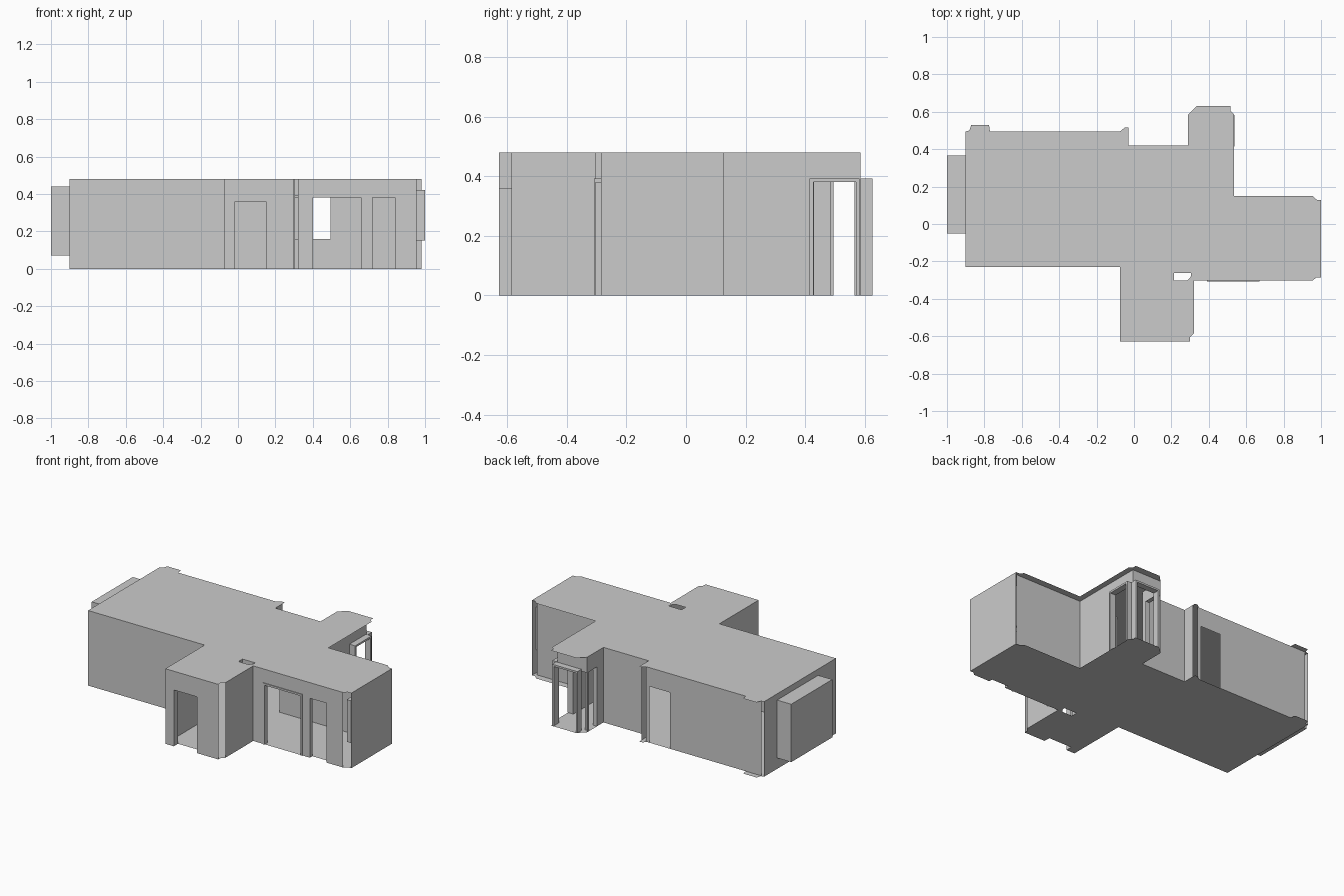
import bpy, bmesh
from mathutils import Vector

if "Cube" in bpy.data.objects:
    bpy.data.objects.remove(bpy.data.objects["Cube"])

H = 0.48  # ceiling height


def pt(axis, s, c, z):
    """Point on a wall running along 'axis' at run position s, constant c."""
    return (s, c, z) if axis == 'x' else (c, s, z)


def finish(name, bm):
    bmesh.ops.remove_doubles(bm, verts=bm.verts, dist=1e-5)
    bmesh.ops.recalc_face_normals(bm, faces=bm.faces)
    bmesh.ops.dissolve_limit(bm, angle_limit=0.01, verts=bm.verts, edges=bm.edges)
    me = bpy.data.meshes.new(name)
    bm.to_mesh(me)
    bm.free()
    ob = bpy.data.objects.new(name, me)
    bpy.context.collection.objects.link(ob)
    return ob


def quad(bm, *pts):
    return bm.faces.new([bm.verts.new(p) for p in pts])


def wall(name, axis, c, s0, s1, holes=(), z0=0.0, z1=H):
    """Flat wall with rectangular openings (s0, s1, z0, z1, reveal depth)."""
    bm = bmesh.new()
    ss = sorted({s0, s1, *[v for h in holes for v in h[:2]]})
    zs = sorted({z0, z1, *[v for h in holes for v in h[2:4]]})
    for a, b in zip(ss, ss[1:]):
        for lo, hi in zip(zs, zs[1:]):
            m, n = (a + b) / 2, (lo + hi) / 2
            if any(h[0] < m < h[1] and h[2] < n < h[3] for h in holes):
                continue
            quad(bm, pt(axis, a, c, lo), pt(axis, b, c, lo), pt(axis, b, c, hi), pt(axis, a, c, hi))
    for a, b, lo, hi, d in holes:
        if not d:
            continue
        loop = [(a, lo), (a, hi), (b, hi), (b, lo)]
        if lo > 0:
            loop.append((a, lo))
        for (p, u), (q, v) in zip(loop, loop[1:]):
            quad(bm, pt(axis, p, c, u), pt(axis, q, c, v), pt(axis, q, c + d, v), pt(axis, p, c + d, u))
    return finish(name, bm)


def slab(name, z, loops):
    """Flat plan outline, with further loops as holes."""
    bm = bmesh.new()
    edges = []
    for loop in loops:
        vs = [bm.verts.new((x, y, z)) for x, y in loop]
        edges += [bm.edges.new((vs[i - 1], vs[i])) for i in range(len(vs))]
    bmesh.ops.triangle_fill(bm, edges=edges, use_beauty=True, use_dissolve=False)
    return finish(name, bm)


def box(bm, lo, hi):
    lo, hi = Vector(lo), Vector(hi)
    r = bmesh.ops.create_cube(bm, size=1)
    for v in r['verts']:
        v.co = (lo + hi) / 2 + v.co * (hi - lo)


def frame(name, axis, c0, c1, s0, s1, top, w=0.012):
    """Door casing: two posts and a lintel."""
    bm = bmesh.new()
    for a, b, lo, hi in ((s0, s0 + w, 0, top), (s1 - w, s1, 0, top), (s0 + w, s1 - w, top - w, top)):
        box(bm, pt(axis, a, c0, lo), pt(axis, b, c1, hi))
    me = bpy.data.meshes.new(name)
    bm.to_mesh(me)
    bm.free()
    bpy.context.collection.objects.link(bpy.data.objects.new(name, me))


def notch(x0, x1, y, d):
    """Plan points stepping back from a front edge across a doorway."""
    return [(x0, y), (x0, y + d), (x1, y + d), (x1, y)]


# Floor and ceiling share one plan with a small shaft hole; doorways notch the floor
front = [(-.075, -.627), (.3, -.627), (.3, -.605), (.32, -.585), (.32, -.303), (.955, -.303)]
rest = [(.975, -.285), (1, -.285), (1, .128), (.975, .13), (.955, .15),
        (.535, .15), (.535, .585), (.515, .607), (.515, .63), (.335, .63), (.29, .585),
        (.29, .42), (-.03, .42), (-.03, .515), (-.05, .515), (-.075, .495), (-.77, .495),
        (-.775, .53), (-.87, .53), (-.88, .5), (-.9, .495), (-.9, -.23), (-.075, -.23)]
shaft = [(.215, -.262), (.305, -.262), (.305, -.28), (.285, -.303), (.215, -.303)]
floor_front = (front[:1] + notch(-.015, .15, -.627, .042) + front[1:5]
               + notch(.72, .84, -.303, .025) + front[5:])
slab("floor", 0, [floor_front + rest, shaft])
slab("ceiling", H, [front + rest, shaft])

# Main room
wall("main_front_wall", 'x', -.23, -.9, -.075)
wall("main_left_wall", 'y', -.9, -.23, .495, [(-.05, .365, .07, .44, 0)])
wall("main_back_wall", 'x', .495, -.88, -.065, [(-.235, -.09, 0, .36, 0)])
wall("back_step_side", 'y', -.03, .42, .495)
wall("back_step_wall", 'x', .42, -.03, .29)

# Left window bay
wall("bay_pane", 'y', -1, -.05, .365, z0=.07, z1=.44)
for n, c in (("front", -.05), ("back", .365)):
    wall("bay_side_" + n, 'x', c, -1, -.9, z0=.07, z1=.44)
for n, z in (("sill", .07), ("head", .44)):
    slab("bay_" + n, z, [[(-1, -.05), (-.9, -.05), (-.9, .365), (-1, .365)]])

# Front alcove with doorway
wall("alcove_left_wall", 'y', -.075, -.627, -.23)
wall("alcove_front_wall", 'x', -.627, -.075, .3, [(-.015, .15, 0, .36, .042)])
wall("alcove_right_wall", 'y', .32, -.585, -.303)
wall("shaft_back", 'x', -.262, .215, .305)
wall("shaft_side", 'y', .215, -.303, -.262)

# Right room; its back wall sits inside the slab edge and has a hatch
wall("right_front_wall", 'x', -.303, .32, .955, [(.4, .66, 0, .38, 0), (.72, .84, 0, .38, .025)])
frame("front_door_frame", 'x', -.308, -.275, .39, .67, .392)
wall("right_end_wall", 'y', 1, -.285, .128)
wall("right_back_wall", 'x', .107, .22, .98, [(.3, .495, .16, .39, 0)])

# Right window reveal
for n, c in (("front", -.265), ("back", .09)):
    wall("window_jamb_" + n, 'x', c, .955, 1, z0=.15, z1=.42)
for n, z in (("sill", .15), ("head", .42)):
    slab("window_" + n, z, [[(.955, -.265), (1, -.265), (1, .09), (.955, .09)]])

# Back porch, open on three sides, with its right wall inside the slab edge
wall("porch_right_wall", 'y', .498, .107, .585, [(.43, .57, 0, .38, 0)])
frame("porch_right_frame", 'y', .498, .538, .415, .582, .392)
wall("porch_left_wall", 'y', .29, .42, .585, [(.485, .565, 0, .38, .03)])
wall("porch_fascia", 'x', .585, .29, .498, z0=.38)
frame("porch_back_frame", 'x', .585, .625, .33, .51, .392)
